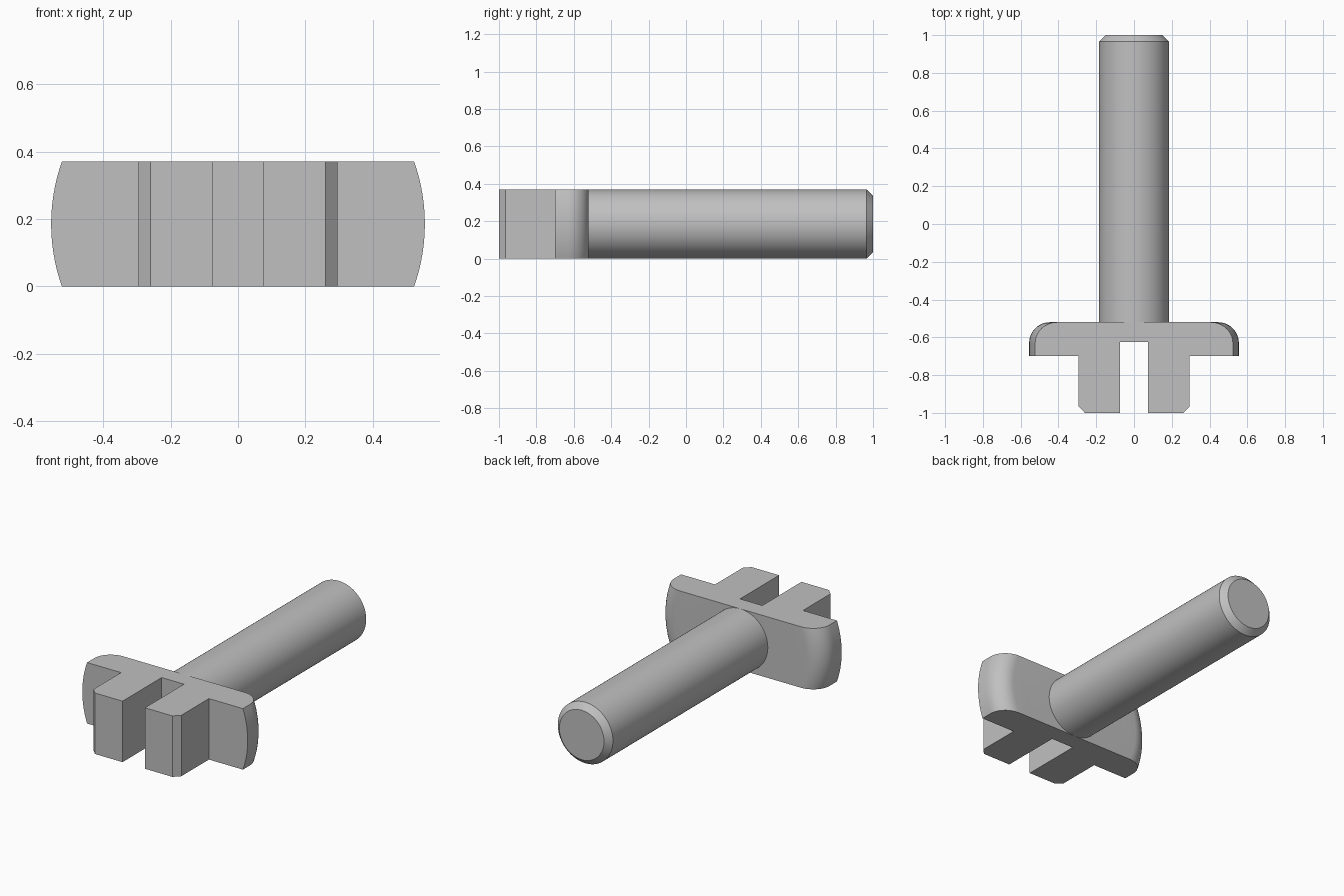
import bpy, bmesh, math

if "Cube" in bpy.data.objects:
    bpy.data.objects.remove(bpy.data.objects["Cube"])

HEIGHT = 0.37            # slab thickness, also the shaft diameter
MID = HEIGHT / 2

grey = bpy.data.materials.new("light_grey")
grey.diffuse_color = (0.53, 0.53, 0.53, 1)
grey.use_nodes = True
grey.node_tree.nodes["Principled BSDF"].inputs["Base Color"].default_value = grey.diffuse_color


def make_object(name, bm):
    bmesh.ops.recalc_face_normals(bm, faces=bm.faces)
    mesh = bpy.data.meshes.new(name)
    bm.to_mesh(mesh)
    bm.free()
    mesh.materials.append(grey)
    obj = bpy.data.objects.new(name, mesh)
    bpy.context.collection.objects.link(obj)
    return obj


def lathe(name, profile, segments=128):
    """Closed solid turned around the y axis at mid height; profile is (radius, y)."""
    bm = bmesh.new()
    angles = [2 * math.pi * i / segments for i in range(segments)]
    rings = [[bm.verts.new((r * math.cos(a), y, MID + r * math.sin(a))) for a in angles]
             for r, y in profile]
    for low, high in zip(rings, rings[1:]):
        for i in range(segments):
            j = (i + 1) % segments
            bm.faces.new((low[i], low[j], high[j], high[i]))
    bm.faces.new(rings[0])
    bm.faces.new(rings[-1])
    return make_object(name, bm)


def extrude(name, outline, height):
    bm = bmesh.new()
    face = bm.faces.new([bm.verts.new((x, y, 0)) for x, y in outline])
    top = bmesh.ops.extrude_face_region(bm, geom=[face])["geom"]
    bmesh.ops.translate(bm, vec=(0, 0, height),
                        verts=[v for v in top if isinstance(v, bmesh.types.BMVert)])
    return make_object(name, bm)


def activate(obj):
    bpy.ops.object.select_all(action='DESELECT')
    obj.select_set(True)
    bpy.context.view_layer.objects.active = obj


# Shaft with chamfered end
shaft = lathe("shaft", [(MID, -0.525), (MID, 0.965), (0.15, 1.0)])

# Head: slotted T outline, right half mirrored to the left
half = [(0.075, -0.625), (0.075, -1.0), (0.26, -1.0), (0.295, -0.965),
        (0.295, -0.70), (0.70, -0.70), (0.70, -0.52)]
head = extrude("slotted_head", half + [(-x, y) for x, y in reversed(half)], HEIGHT)

# Round the flange with a turned disc whose back rim is filleted
R, F, BACK = 0.555, 0.11, -0.52
rim = [(R - F + F * math.cos(t), BACK - F + F * math.sin(t))
       for t in (math.pi / 2 * i / 12 for i in range(13))]
disc = lathe("round_cutter", [(R, -1.2)] + rim)
disc.hide_render = True

activate(head)
cut = head.modifiers.new("round_flange", 'BOOLEAN')
cut.operation = 'INTERSECT'
cut.solver = 'EXACT'
cut.object = disc
bpy.ops.object.modifier_apply(modifier=cut.name)
bpy.data.objects.remove(disc, do_unlink=True)

# Smooth round surfaces, keep the machined edges crisp
for obj in (shaft, head):
    activate(obj)
    bpy.ops.object.shade_smooth_by_angle(angle=math.radians(25))
